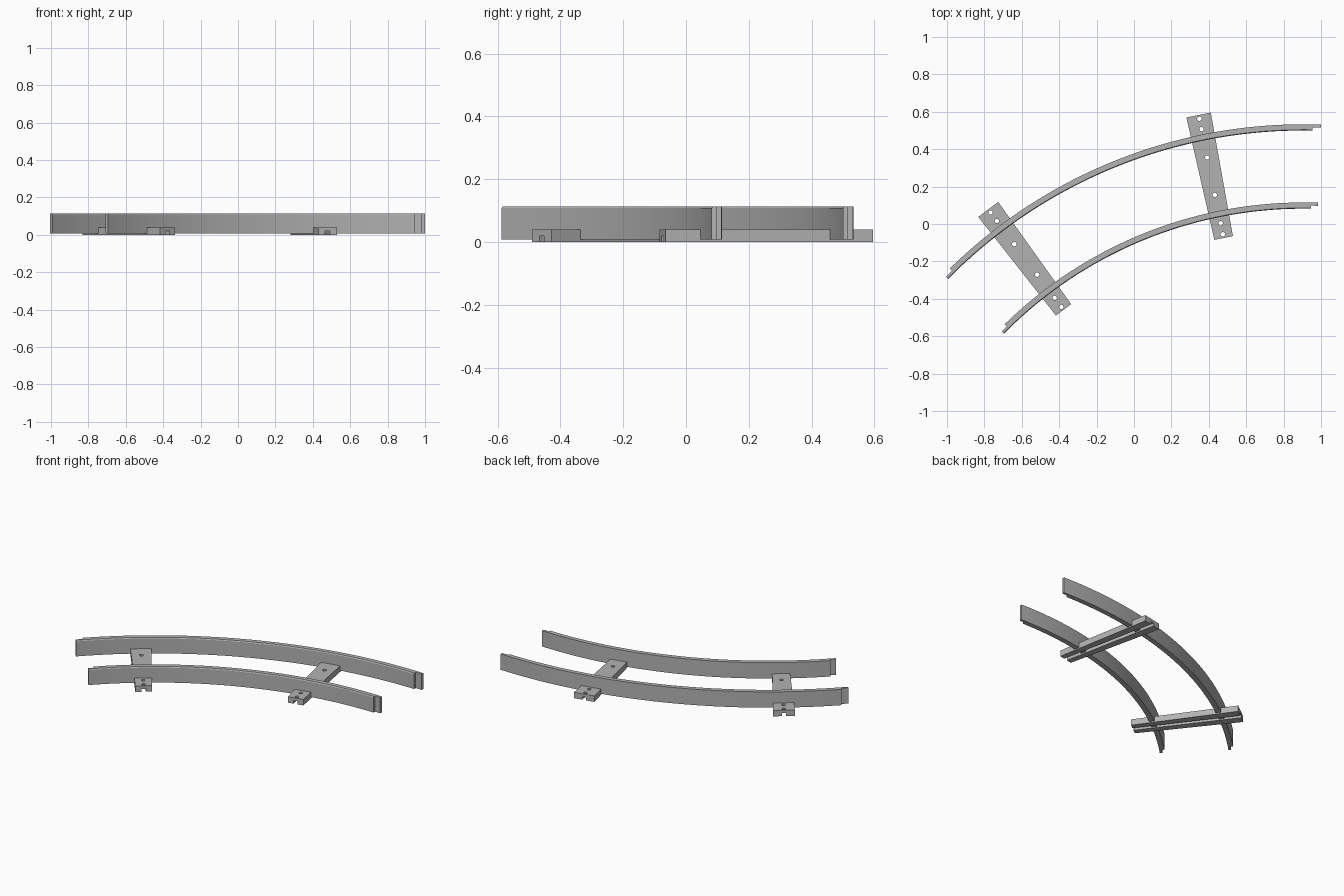
import bpy, bmesh
from math import radians, sin, cos
from mathutils import Vector, Matrix

if "Cube" in bpy.data.objects:
    bpy.data.objects.remove(bpy.data.objects["Cube"])

CX, CY = 0.905, -2.168          # centre of the bend
RAIL_T, RAIL_BOTTOM, RAIL_TOP = 0.033, 0.008, 0.114
SLEEPER_H, GROOVE_W, GROOVE_H = 0.04, 0.026, 0.02

grey = bpy.data.materials.new("plain_grey")
grey.use_nodes = True
colour = (0.45, 0.45, 0.45, 1)
grey.diffuse_color = colour
grey.node_tree.nodes["Principled BSDF"].inputs["Base Color"].default_value = colour


def polar(r, deg, z):
    a = radians(deg)
    return Vector((CX - r * sin(a), CY + r * cos(a), z))


def make_object(name, bm):
    bmesh.ops.remove_doubles(bm, verts=bm.verts, dist=0.0001)
    bmesh.ops.recalc_face_normals(bm, faces=bm.faces)
    mesh = bpy.data.meshes.new(name)
    bm.to_mesh(mesh)
    bm.free()
    mesh.materials.append(grey)
    obj = bpy.data.objects.new(name, mesh)
    bpy.context.collection.objects.link(obj)
    return obj


def smooth(obj):
    bpy.ops.object.select_all(action="DESELECT")
    obj.select_set(True)
    bpy.context.view_layer.objects.active = obj
    bpy.ops.object.shade_smooth_by_angle(angle=radians(25))


def make_rail(name, radius):
    """Curved rail whose two half thicknesses are staggered into lap joints."""
    bm = bmesh.new()
    mid, inner = radius - RAIL_T / 2, radius - RAIL_T
    start, end, lap, steps = -1.05, 44.4, 0.95, 56
    body = [start + (end - start) * i / steps for i in range(steps + 1)]
    outer_section = [(mid, RAIL_BOTTOM), (radius, RAIL_BOTTOM),
                     (radius, RAIL_TOP), (mid, RAIL_TOP)]
    inner_section = [(mid, RAIL_TOP), (inner + 0.004, RAIL_TOP),
                     (inner, RAIL_TOP - 0.006), (inner, RAIL_BOTTOM), (mid, RAIL_BOTTOM)]
    for section, angles in ((outer_section, [start - lap] + body),
                            (inner_section, body + [end + lap])):
        rings = [[bm.verts.new(polar(r, a, z)) for r, z in section] for a in angles]
        for i in range(len(rings) - 1):
            p, q = rings[i], rings[i + 1]
            for j in range(len(section) - 1):
                bm.faces.new((p[j], p[j + 1], q[j + 1], q[j]))
            # The middle wall is exposed only on the lap tongues
            if angles[i] < start - 0.01 or angles[i + 1] > end + 0.01:
                bm.faces.new((p[-1], p[0], q[0], q[-1]))
        bm.faces.new(rings[0])
        bm.faces.new(rings[-1])
    smooth(make_object(name, bm))


def make_sleeper(name, deg):
    """Wedge-shaped cross tie, grooved underneath and drilled through."""
    turn = Matrix.Translation((CX, CY, 0)) @ Matrix.Rotation(radians(deg), 4, "Z")
    bm = bmesh.new()
    rings = []
    g = GROOVE_W / 2
    for r in (2.136, 2.807):
        w = r * sin(radians(1.36))
        section = [(-w, 0), (-g, 0), (-g, GROOVE_H), (g, GROOVE_H),
                   (g, 0), (w, 0), (w, SLEEPER_H), (-w, SLEEPER_H)]
        rings.append([bm.verts.new(turn @ Vector((x, r, z))) for x, z in section])
    n = len(rings[0])
    for j in range(n):
        k = (j + 1) % n
        bm.faces.new((rings[0][j], rings[0][k], rings[1][k], rings[1][j]))
    for ring in rings:
        bm.faces.new(ring)
    sleeper = make_object(name, bm)

    # Nail holes
    drill = bmesh.new()
    for r in (2.156, 2.216, 2.371, 2.575, 2.730, 2.787):
        bmesh.ops.create_cone(drill, cap_ends=True, segments=16, radius1=0.012,
                              radius2=0.012, depth=0.2,
                              matrix=turn @ Matrix.Translation((0, r, 0)))
    cutter = make_object(name + "_hole_cutter", drill)
    cut = sleeper.modifiers.new("nail_holes", "BOOLEAN")
    cut.operation, cut.solver, cut.object = "DIFFERENCE", "EXACT", cutter
    bpy.context.view_layer.objects.active = sleeper
    sleeper.select_set(True)
    bpy.ops.object.modifier_apply(modifier=cut.name)
    bpy.data.objects.remove(cutter)


make_rail("outer_rail", 2.701)
make_rail("inner_rail", 2.283)
make_sleeper("right_sleeper", 36.87)
make_sleeper("left_sleeper", 11.5)
